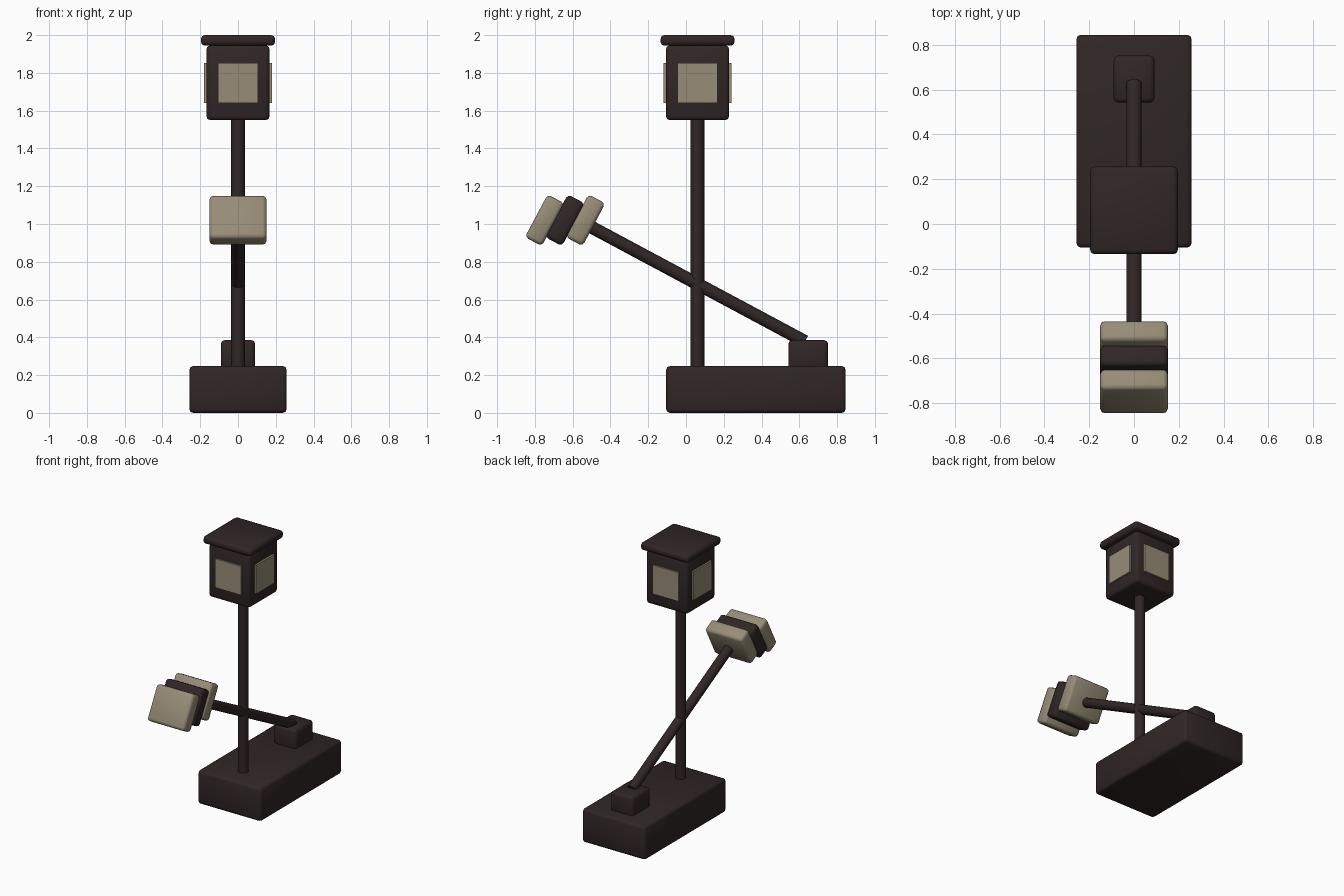
import bpy
import math
from mathutils import Vector, Matrix

if "Cube" in bpy.data.objects:
    bpy.data.objects.remove(bpy.data.objects["Cube"])


def material(name, rgb):
    m = bpy.data.materials.new(name)
    m.use_nodes = True
    m.diffuse_color = (*rgb, 1)
    m.node_tree.nodes["Principled BSDF"].inputs["Base Color"].default_value = (*rgb, 1)
    return m


dark = material("dark brown", (0.03, 0.019, 0.019))
stone = material("pale stone", (0.31, 0.265, 0.185))


def box(name, centre, size, mat, bevel=0.02, rot=(0, 0, 0)):
    bpy.ops.mesh.primitive_cube_add(size=1, location=centre)
    ob = bpy.context.object
    ob.name = name
    ob.data.transform(Matrix.Diagonal((*size, 1)))
    ob.rotation_euler = rot
    ob.data.materials.append(mat)
    if bevel:
        mod = ob.modifiers.new("soft edges", "BEVEL")
        mod.width = bevel
        mod.segments = 2
        mod.limit_method = "NONE"
        bpy.ops.object.shade_smooth()
    return ob


def rod(name, start, end, radius, mat):
    a, b = Vector(start), Vector(end)
    bpy.ops.mesh.primitive_cylinder_add(
        vertices=24, radius=radius, depth=(b - a).length, location=(a + b) / 2)
    ob = bpy.context.object
    ob.name = name
    ob.rotation_euler = (b - a).to_track_quat("Z", "Y").to_euler()
    ob.data.materials.append(mat)
    bpy.ops.object.shade_smooth_by_angle(angle=math.radians(40))
    return ob


POST_Y = 0.061

# Base and pivot block
box("base", (0, 0.37, 0.124), (0.515, 0.95, 0.248), dark)
box("pivot_block", (0, 0.647, 0.305), (0.182, 0.21, 0.16), dark)

# Upright post with lantern
rod("post", (0, POST_Y, 0.2), (0, POST_Y, 1.6), 0.036, dark)
box("lantern_body", (0, POST_Y, 1.748), (0.334, 0.334, 0.396), dark)
box("lantern_cap", (0, POST_Y, 1.972), (0.392, 0.392, 0.056), dark)

# One window pane on each side of the lantern
for i, side in enumerate(("front", "left", "back", "right")):
    turn = i * math.pi / 2
    pos = Vector((math.sin(turn), -math.cos(turn), 0)) * 0.171
    box(side + "_pane", pos + Vector((0, POST_Y, 1.746)),
        (0.212, 0.018, 0.212), stone, bevel=0, rot=(0, 0, turn))

# Leaning arm and its layered head
rod("arm", (0, 0.63, 0.378), (0, -0.53, 0.999), 0.034, dark)
tilt = math.radians(-28)
for name, y, mat in (("head_front", -0.748, stone),
                     ("head_middle", -0.641, dark),
                     ("head_back", -0.532, stone)):
    box(name, (0, y, 1.02), (0.302, 0.101, 0.256), mat, rot=(tilt, 0, 0))
